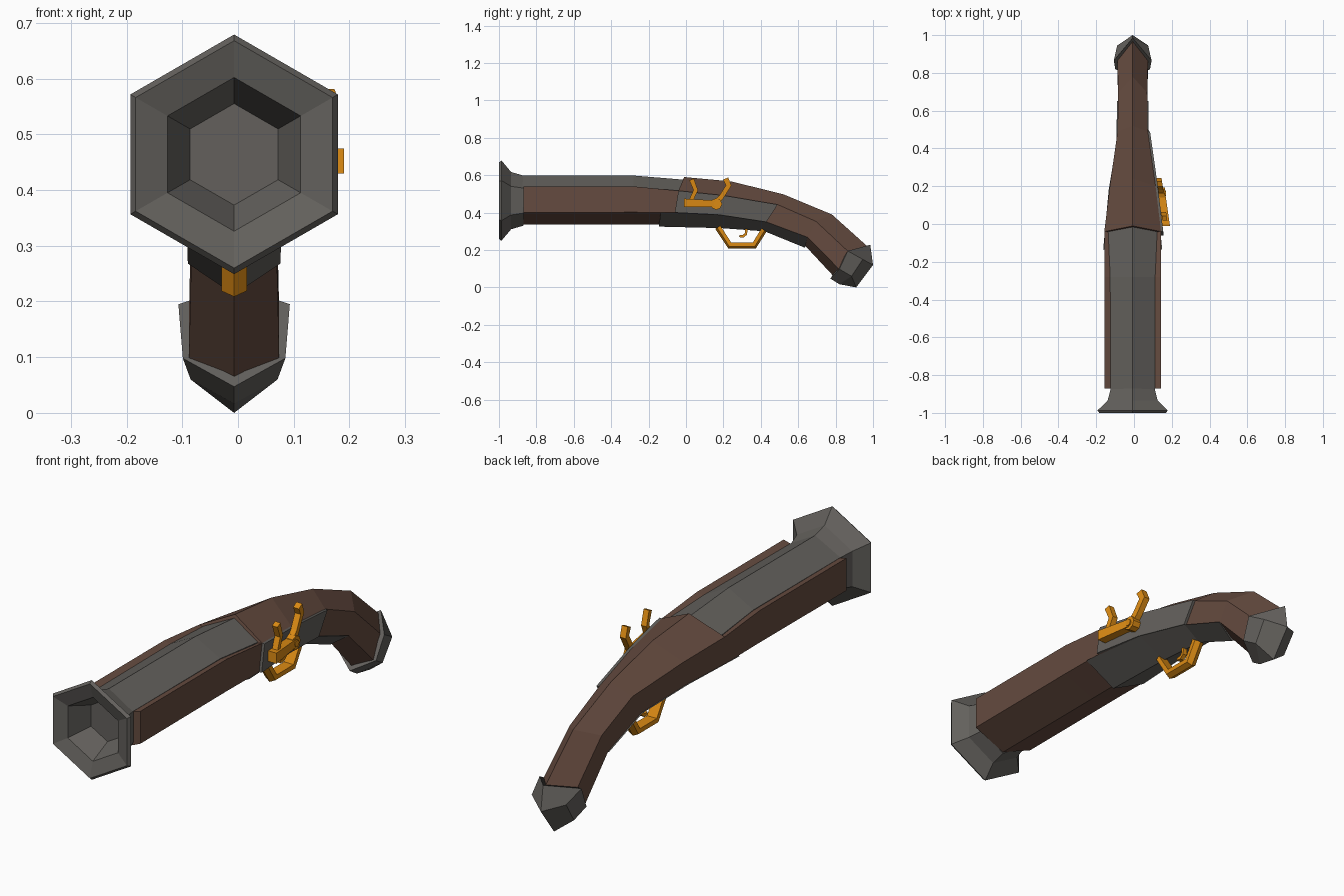
import bpy, bmesh, math
from mathutils import Vector

if "Cube" in bpy.data.objects:
    bpy.data.objects.remove(bpy.data.objects["Cube"])

CX = -0.007  # gun axis (the lock sticks out on the right)


def mat(name, rgb):
    m = bpy.data.materials.new(name)
    m.diffuse_color = (*rgb, 1)
    m.use_nodes = True
    m.node_tree.nodes["Principled BSDF"].inputs["Base Color"].default_value = m.diffuse_color
    return m


WOOD = mat("brown wood", (0.13, 0.07, 0.05))
IRON = mat("grey iron", (0.125, 0.118, 0.108))
BRASS = mat("orange brass", (0.72, 0.26, 0.007))


def loft(name, rings, material, tip=None):
    """Closed skin through equal-length rings; the end is a cap or a fan to a tip."""
    bm = bmesh.new()
    vs = [[bm.verts.new((x + CX, y, z)) for x, y, z in r] for r in rings]
    n = len(vs[0])
    for a, b in zip(vs, vs[1:]):
        for i in range(n):
            j = (i + 1) % n
            bm.faces.new((a[i], a[j], b[j], b[i]))
    bm.faces.new(vs[0])
    if tip:
        t = bm.verts.new((tip[0] + CX, tip[1], tip[2]))
        for i in range(n):
            bm.faces.new((vs[-1][i], vs[-1][(i + 1) % n], t))
    else:
        bm.faces.new(vs[-1])
    bmesh.ops.recalc_face_normals(bm, faces=bm.faces)
    me = bpy.data.meshes.new(name)
    bm.to_mesh(me)
    bm.free()
    me.materials.append(material)
    ob = bpy.data.objects.new(name, me)
    bpy.context.collection.objects.link(ob)
    return ob


def six(top, up, low, bot, wu, wl=None):
    """Symmetric six-sided ring; top/up/low/bot are (y, z)."""
    wl = wl or wu
    return [(0, *top), (wu, *up), (wl, *low), (0, *bot), (-wl, *low), (-wu, *up)]


def hexring(y, r, zc=0.464):
    return [(r * math.sin(k * math.pi / 3), y, zc + r * math.cos(k * math.pi / 3))
            for k in range(6)]


def strip(name, pts, thick, x0, x1, taper=0.0, ridge=0.0):
    """Bar swept along (y, z) points; taper follows the narrowing stock."""
    P = [Vector(p) for p in pts]
    thick = thick if isinstance(thick, (list, tuple)) else [thick] * len(P)
    rings = []
    for i, p in enumerate(P):
        d0 = (P[i] - P[max(i - 1, 0)]).normalized()
        d1 = (P[min(i + 1, len(P) - 1)] - P[i]).normalized()
        d = (d0 + d1).normalized()
        k = d0.dot(d) if i and i < len(P) - 1 else 1
        nrm = Vector((-d.y, d.x)) * (thick[i] / 2 / max(k, 0.5))
        a, b = p + nrm, p - nrm
        ring = [(x0, *a), (x1, *a), (x1, *b), (x0, *b)]
        if ridge:
            ring.insert(3, ((x0 + x1) / 2, *(b - nrm.normalized() * ridge)))
        rings.append([(x - taper * y, y, z) for x, y, z in ring])
    return loft(name, rings, BRASS)


# Flared muzzle with funnel bore
loft("muzzle", [hexring(y, r) for y, r in
     [(-0.87, 0.134), (-0.935, 0.153), (-0.987, 0.215), (-1, 0.204),
      (-0.98, 0.138), (-0.82, 0.063)]], IRON)

# Barrel lying in the fore stock
loft("barrel", [
    six((-0.88, 0.598), (-0.88, 0.532), (-0.88, 0.43), (-0.88, 0.37), 0.117),
    six((-0.28, 0.598), (-0.28, 0.534), (-0.28, 0.43), (-0.28, 0.37), 0.119),
    six((0.0, 0.575), (-0.03, 0.515), (-0.03, 0.43), (-0.03, 0.37), 0.13)], IRON)

# Stock sections: top, upper edge, lower edge, bottom, half width
S = [
    ((-0.01, 0.590), (-0.04, 0.517), (-0.06, 0.400), (-0.10, 0.337), 0.150),
    ((0.24, 0.567), (0.20, 0.492), (0.18, 0.388), (0.187, 0.329), 0.121),
    ((0.52, 0.498), (0.49, 0.443), (0.43, 0.350), (0.42, 0.312), 0.080),
    ((0.78, 0.390), (0.695, 0.353), (0.65, 0.268), (0.636, 0.224), 0.077),
    ((0.975, 0.215), (0.88, 0.180), (0.82, 0.096), (0.785, 0.064), 0.081),
]
loft("rear_stock", [six(*s) for s in S], WOOD)
loft("fore_stock", [
    six((-0.87, 0.50), (-0.87, 0.540), (-0.87, 0.400), (-0.87, 0.335), 0.15),
    six((-0.28, 0.50), (-0.28, 0.540), (-0.28, 0.402), (-0.28, 0.337), 0.15),
    six((-0.01, 0.48), *S[0][1:])], WOOD)

# Iron side plate (right side only) and belly plate
T = 0.012
loft("lock_plate", [[(w - T, *u), (w + T, *u), (w + T, *l), (w - T, *l)]
                    for t, u, l, b, w in S[:3]], IRON)
belly = [(None, None, (-0.135, 0.400), (-0.145, 0.337), 0.150)] + S[1:4]
loft("belly_plate", [[(w, *l), (w + T / 2, *l), (0, b[0], b[1] - T),
                      (-w - T / 2, *l), (-w, *l), (0, *b)]
                     for t, u, l, b, w in belly], IRON)

# Butt cap
loft("butt_cap", [
    six((0.985, 0.228), (0.865, 0.195), (0.82, 0.098), (0.772, 0.047), 0.1, 0.092),
    six((1.0, 0.12), (0.945, 0.15), (0.885, 0.06), (0.82, 0.017), 0.082, 0.078)],
    IRON, tip=(0, 0.91, 0))

# Flint lock: base bar, frizzen, hammer and its pivot, all following the taper
X, K = 0.152, 0.144
strip("lock_bar", [(-0.01, 0.452), (0.16, 0.447)], [0.045, 0.035], X, X + 0.044, K)
strip("frizzen", [(0.025, 0.46), (0.052, 0.52), (0.03, 0.577)], [0.022, 0.022, 0.026],
      X + 0.008, X + 0.034, K)
strip("hammer", [(0.155, 0.445), (0.19, 0.485), (0.228, 0.545), (0.212, 0.582)],
      [0.03, 0.026, 0.026, 0.03], X + 0.008, X + 0.036, K)
for nm, r, d in (("hammer_pivot", 0.031, 0.042), ("pivot_screw", 0.015, 0.048)):
    loft(nm, [[(X + e - K * 0.162, 0.162 + r * math.cos(a), 0.446 + r * math.sin(a))
               for a in [k * math.pi / 4 for k in range(8)]] for e in (0, d)], BRASS)

# Trigger guard and trigger
strip("trigger_guard", [(0.175, 0.325), (0.237, 0.229), (0.362, 0.229), (0.412, 0.31)],
      0.02, -0.023, 0.023, ridge=0.012)
strip("trigger", [(0.325, 0.325), (0.32, 0.285), (0.305, 0.273), (0.285, 0.275)],
      0.013, -0.01, 0.01)
